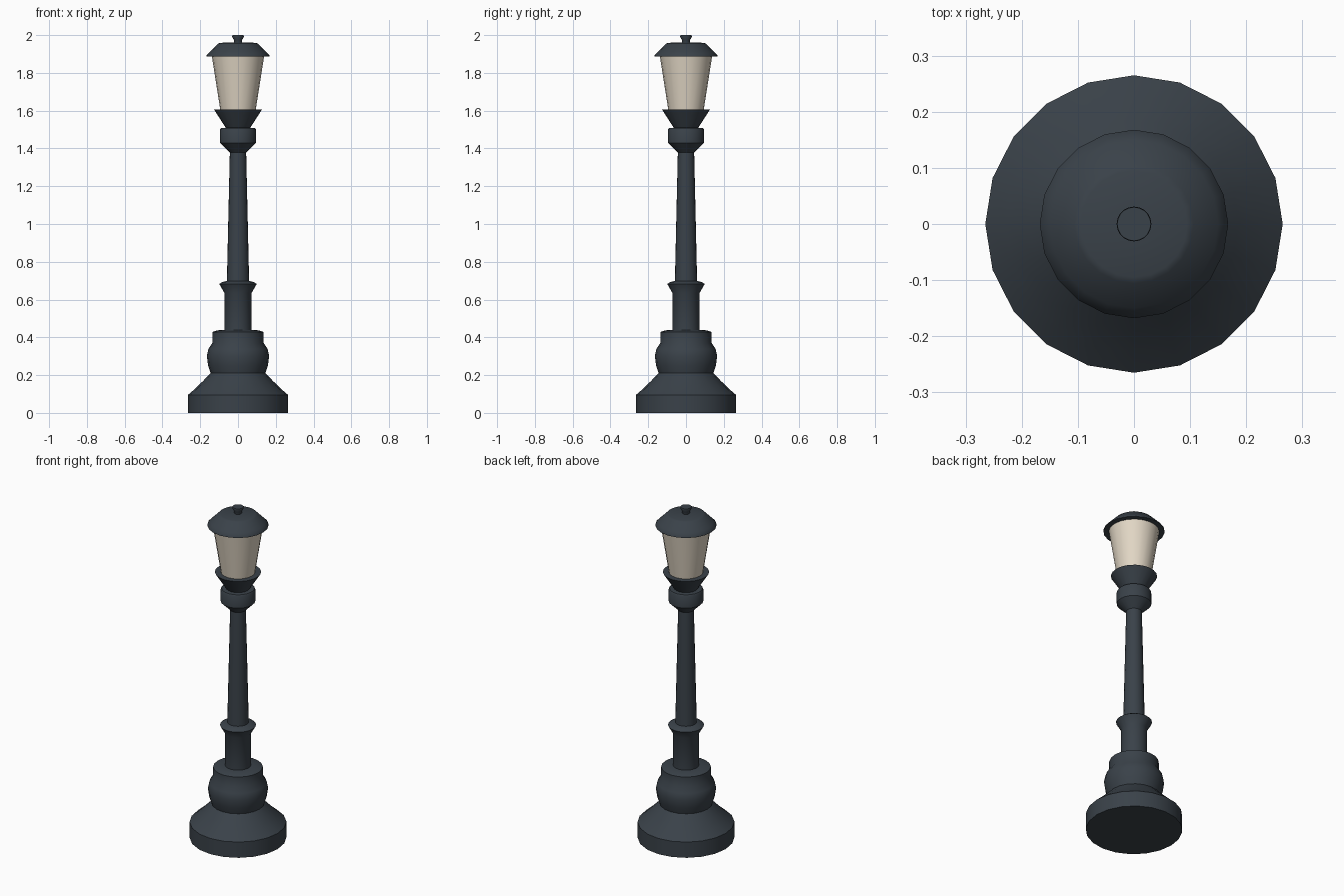
import bpy, bmesh, math

if "Cube" in bpy.data.objects:
    bpy.data.objects.remove(bpy.data.objects["Cube"])

SIDES = 20


def material(name, rgb):
    m = bpy.data.materials.new(name)
    m.diffuse_color = (*rgb, 1)
    m.use_nodes = True
    m.node_tree.nodes["Principled BSDF"].inputs["Base Color"].default_value = m.diffuse_color
    return m


iron = material("dark iron", (0.042, 0.054, 0.067))
cream = material("cream glass", (0.76, 0.68, 0.56))


def lathe(name, profile, mat, angle=40):
    """Spin (radius, height) points round z, closing both ends with caps."""
    bm = bmesh.new()
    rings = []
    for r, z in profile:
        rings.append([bm.verts.new((r * math.cos(2 * math.pi * i / SIDES),
                                    r * math.sin(2 * math.pi * i / SIDES), z))
                      for i in range(SIDES)])
    for a, b in zip(rings, rings[1:]):
        for i in range(SIDES):
            j = (i + 1) % SIDES
            bm.faces.new((a[i], a[j], b[j], b[i]))
    bm.faces.new(rings[0][::-1])
    bm.faces.new(rings[-1])
    bmesh.ops.recalc_face_normals(bm, faces=bm.faces)
    me = bpy.data.meshes.new(name)
    bm.to_mesh(me)
    bm.free()
    me.materials.append(mat)
    ob = bpy.data.objects.new(name, me)
    bpy.context.collection.objects.link(ob)
    bpy.ops.object.select_all(action='DESELECT')
    ob.select_set(True)
    bpy.context.view_layer.objects.active = ob
    bpy.ops.object.shade_smooth_by_angle(angle=math.radians(angle))
    return ob


# Flared foot with bulging pedestal
lathe("base", [(0.265, 0), (0.265, 0.095), (0.228, 0.127), (0.186, 0.168),
               (0.145, 0.21), (0.158, 0.25), (0.165, 0.30), (0.157, 0.338),
               (0.136, 0.37), (0.136, 0.428), (0.11, 0.437), (0.07, 0.44)], iron)

# Lower sleeve with flared collar
lathe("lower_collar", [(0.072, 0.43), (0.072, 0.635), (0.099, 0.682),
                       (0.085, 0.692), (0.055, 0.70)], iron)

# Tapered pole
lathe("pole", [(0.059, 0.69), (0.043, 1.39)], iron)

# Upper collar under the lantern
lathe("upper_collar", [(0.042, 1.378), (0.095, 1.43), (0.095, 1.50),
                       (0.09, 1.508), (0.06, 1.51)], iron)

# Lantern: cup, glass, roof and finial
lathe("lantern_cup", [(0.062, 1.505), (0.127, 1.606)], iron)
lathe("lantern_glass", [(0.093, 1.60), (0.139, 1.892)], cream)
lathe("roof", [(0.168, 1.888), (0.168, 1.892), (0.15, 1.91), (0.106, 1.955),
               (0.095, 1.959), (0.02, 1.962)], iron, 50)
lathe("finial", [(0.02, 1.955), (0.022, 1.975), (0.031, 1.99), (0.03, 2.0)], iron)
